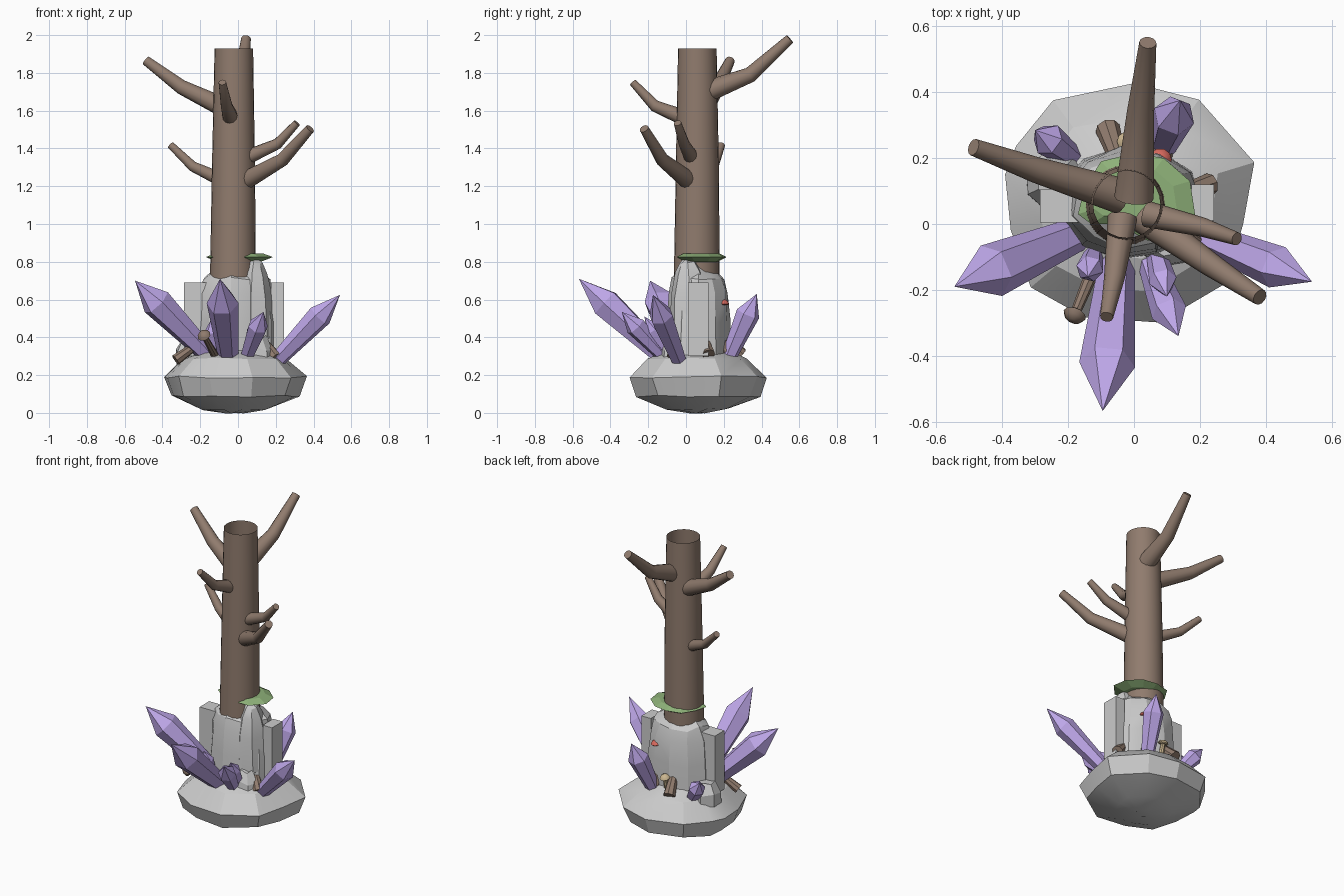
import bpy, bmesh, math, random
from mathutils import Vector

if "Cube" in bpy.data.objects:
    bpy.data.objects.remove(bpy.data.objects["Cube"])

random.seed(4)


def mat(name, rgb):
    m = bpy.data.materials.new(name)
    m.diffuse_color = (*rgb, 1)
    m.use_nodes = True
    m.node_tree.nodes["Principled BSDF"].inputs["Base Color"].default_value = m.diffuse_color
    return m


BARK = mat("bark", (0.28, 0.20, 0.155))
VIOLET = mat("violet", (0.52, 0.39, 0.82))
GREEN = mat("moss", (0.27, 0.44, 0.19))
RED = mat("red", (0.68, 0.14, 0.11))
TAN = mat("tan", (0.60, 0.47, 0.28))


def loft(name, rings, material=None, smooth=None, caps=True):
    """Skin a list of equal-length point rings."""
    bm = bmesh.new()
    loops = [[bm.verts.new(p) for p in ring] for ring in rings]
    n = len(loops[0])
    for a, b in zip(loops, loops[1:]):
        for i in range(n):
            j = (i + 1) % n
            bm.faces.new((a[i], a[j], b[j], b[i]))
    if caps:
        bm.faces.new(loops[0][::-1])
        bm.faces.new(loops[-1])
    bmesh.ops.remove_doubles(bm, verts=bm.verts, dist=0.0005)
    bmesh.ops.recalc_face_normals(bm, faces=bm.faces)
    me = bpy.data.meshes.new(name)
    bm.to_mesh(me)
    bm.free()
    ob = bpy.data.objects.new(name, me)
    bpy.context.collection.objects.link(ob)
    if material:
        me.materials.append(material)
    if smooth:
        bpy.ops.object.select_all(action='DESELECT')
        ob.select_set(True)
        bpy.context.view_layer.objects.active = ob
        bpy.ops.object.shade_smooth_by_angle(angle=math.radians(smooth))
    return ob


def tube(name, pts, radii, sides, material, smooth=None, caps=True):
    """Round or faceted limb along a path."""
    pts = [Vector(p) for p in pts]
    axis = (pts[-1] - pts[0]).normalized()
    ref = Vector((0, 0, 1)) if abs(axis.z) < 0.95 else Vector((0, 1, 0))
    rings = []
    for k, (p, r) in enumerate(zip(pts, radii)):
        t = (pts[min(k + 1, len(pts) - 1)] - pts[max(k - 1, 0)]).normalized()
        u = t.cross(ref).normalized()
        v = u.cross(t)
        rings.append([p + r * (math.cos(a) * u + math.sin(a) * v)
                      for a in (2 * math.pi * i / sides for i in range(sides))])
    return loft(name, rings, material, smooth, caps)


def rock(name, outline, centre, levels, jitter=0.0, smooth=None):
    """Stack scaled copies of an outline: levels are (z, scale)."""
    cx, cy = centre
    rings = []
    for z, s in levels:
        rings.append([(cx + (x - cx) * s * random.uniform(1 - jitter, 1),
                       cy + (y - cy) * s * random.uniform(1 - jitter, 1),
                       z + random.uniform(-jitter, jitter) * 0.15) for x, y in outline])
    return loft(name, rings, None, smooth)


def circle(cx, cy, rx, ry, n):
    return [(cx + rx * math.cos(2 * math.pi * i / n), cy + ry * math.sin(2 * math.pi * i / n))
            for i in range(n)]


# Rock base, boulder and small stones
base = [(0, .44), (-.25, .385), (-.37, .24), (-.40, .15), (-.385, -.02), (-.32, -.2),
        (-.15, -.29), (.08, -.31), (.29, -.18), (.345, 0), (.365, .19), (.2, .38)]
rock("base_rock", base, (-.02, .06),
     [(.0, .12), (.02, .45), (.09, .9), (.19, 1), (.29, .72), (.33, .45)], .04, 20)
rock("boulder", circle(-.01, .065, .215, .17, 11), (-.01, .065),
     [(.25, 1.08), (.48, 1.03), (.63, .96), (.71, .85), (.76, .5), (.77, .2)], .09, 25)
rock("boulder_peak", circle(.09, .02, .09, .1, 7), (.09, .0),
     [(.4, 1.15), (.62, 1.05), (.74, .75), (.80, .45), (.815, .15)], .08, 25)
rock("side_stone", circle(-.24, .13, .1, .1, 7), (-.24, .13),
     [(.24, 1), (.33, 1), (.39, .6)], .1)
rock("front_stone", circle(.1, -.06, .1, .08, 7), (.1, -.06),
     [(.26, 1), (.34, .9), (.4, .5)], .1)

# Upright square slabs
for name, x0, x1, y0, y1 in (("left_slab", -.285, -.16, .005, .105),
                             ("right_slab", .175, .243, .01, .12)):
    sq = [(x0, y0), (x1, y0), (x1, y1), (x0, y1)]
    loft(name, [[(x, y, z) for x, y in sq] for z in (.3, .69)])

# Hollow trunk
tube("trunk", [(-.027, .057, .67), (-.024, .06, 1.3), (-.022, .06, 1.93)],
     [.122, .114, .102], 24, BARK, 40, caps=False)

# Bent branches
branches = [
    ([(0, .08, 1.69), (.02, .34, 1.79), (.042, .55, 1.98)], .06, .026),
    ([(-.04, .085, 1.60), (-.30, .165, 1.725), (-.487, .233, 1.865)], .055, .026),
    ([(-.035, .02, 1.55), (-.06, -.165, 1.625), (-.083, -.282, 1.75)], .045, .02),
    ([(.03, .02, 1.225), (.235, -.125, 1.34), (.382, -.222, 1.505)], .05, .025),
    ([(.04, .03, 1.35), (.21, -.01, 1.425), (.312, -.045, 1.535)], .04, .02),
    ([(-.09, .09, 1.235), (-.24, .145, 1.305), (-.357, .187, 1.418)], .037, .02),
]
for i, (pts, r0, r1) in enumerate(branches):
    tube(f"branch_{i + 1}", pts, [r0, r0 * .45 + r1 * .55, r1], 12, BARK, 50)

# Moss collar
moss = [(-.17, .03), (-.15, .11), (-.10, .19), (0, .215), (.09, .20), (.17, .13),
        (.185, .03), (.11, -.05), (.04, -.05), (-.05, 0), (-.13, 0)]
rock("moss_collar", moss, (0, .08), [(.80, .65), (.825, 1), (.845, .7)]).data.materials.append(GREEN)

# Six-sided crystals: base, tip, shoulder radius
crystals = [
    ((-.17, -.03, .32), (-.545, -.19, .70), .083),
    ((-.05, -.10, .28), (-.095, -.567, .71), .085),
    ((.19, -.03, .26), (.54, -.175, .625), .066),
    ((.04, -.10, .28), (.135, -.34, .535), .055),
    ((.06, -.06, .28), (.10, -.22, .51), .042),
    ((-.12, -.08, .28), (-.14, -.16, .50), .042),
    ((.08, .22, .28), (.14, .375, .63), .064),
    ((-.17, .19, .27), (-.30, .285, .45), .052),
]
for i, (b, t, r) in enumerate(crystals):
    b, t = Vector(b), Vector(t)
    tube(f"crystal_{i + 1}", [b, b.lerp(t, .70), t], [r * .62, r, .0001], 6, VIOLET)


def mushroom(name, foot, top, r, cap, stem=BARK):
    foot, top = Vector(foot), Vector(top)
    d = (top - foot).normalized()
    tube(name + "_stem", [foot, top], [r * .6, r * .42], 8, stem, 40)
    tube(name + "_cap", [top - d * .006, top, top + d * r * .4, top + d * r * .65],
         [r * .8, r, r * .75, r * .25], 10, cap, 40)


# Mushrooms
mushroom("front_mushroom", (-.12, -.13, .30), (-.18, -.275, .41), .036, BARK)
mushroom("red_mushroom", (.075, .19, .53), (.08, .195, .58), .035, RED)
mushroom("tan_mushroom", (-.02, .22, .30), (-.02, .25, .40), .032, TAN, TAN)

# Root stubs around the boulder
for i, (a, b, r) in enumerate([
        ((-.05, .2, .40), (-.08, .29, .31), .038), ((.06, .17, .42), (.08, .22, .32), .04),
        ((.16, .1, .38), (.23, .12, .31), .035), ((.15, -.03, .36), (.2, -.07, .29), .035),
        ((-.22, -.05, .36), (-.33, -.08, .28), .03)]):
    tube(f"root_{i + 1}", [a, b], [r * .7, r], 8, BARK, 40)
